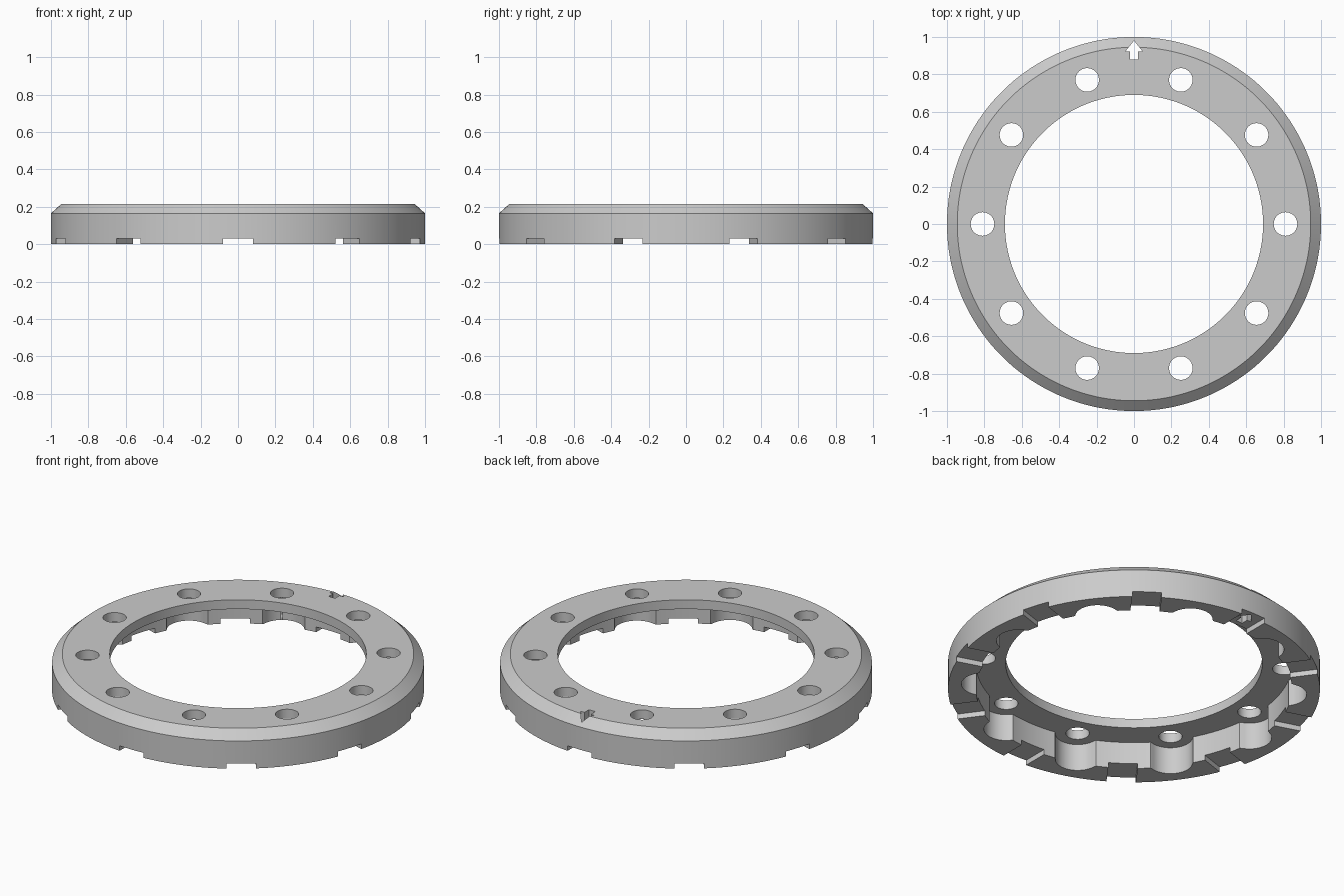
import bpy
import bmesh
from math import sin, cos, pi, sqrt, tau, radians
from mathutils import Matrix, Vector

cube = bpy.data.objects.get("Cube")
if cube:
    bpy.data.objects.remove(cube, do_unlink=True)

BOLTS = 10
STEP = tau / BOLTS
BOLT_CIRCLE = 0.81
POCKET_RADIUS = 0.12
WALL_INNER = 0.85
CEILING = 0.16

grey = bpy.data.materials.new("plain grey")
grey.use_nodes = True
grey.diffuse_color = (0.6, 0.6, 0.6, 1)
grey.node_tree.nodes["Principled BSDF"].inputs["Base Color"].default_value = grey.diffuse_color


def finish(name, bm):
    bmesh.ops.recalc_face_normals(bm, faces=bm.faces)
    mesh = bpy.data.meshes.new(name)
    bm.to_mesh(mesh)
    bm.free()
    mesh.materials.append(grey)
    obj = bpy.data.objects.new(name, mesh)
    bpy.context.collection.objects.link(obj)
    return obj


def add_prism(bm, outline, z0, z1):
    face = bm.faces.new([bm.verts.new((x, y, z0)) for x, y in outline])
    out = bmesh.ops.extrude_face_region(bm, geom=[face], use_keep_orig=True)
    tops = [v for v in out["geom"] if isinstance(v, bmesh.types.BMVert)]
    bmesh.ops.translate(bm, verts=tops, vec=(0, 0, z1 - z0))


def cut(target, name, outlines, z0, z1):
    bm = bmesh.new()
    for outline in outlines:
        add_prism(bm, outline, z0, z1)
    cutter = finish(name, bm)
    cutter.hide_render = True
    mod = target.modifiers.new(name, "BOOLEAN")
    mod.operation = "DIFFERENCE"
    mod.solver = "EXACT"
    mod.object = cutter
    bpy.context.view_layer.objects.active = target
    bpy.ops.object.modifier_apply(modifier=mod.name)
    bpy.data.objects.remove(cutter, do_unlink=True)


def circle(cx, cy, r, n):
    return [(cx + r * cos(tau * i / n), cy + r * sin(tau * i / n)) for i in range(n)]


def turned(points, angle):
    rot = Matrix.Rotation(angle, 2)
    return [tuple(rot @ Vector(p)) for p in points]


# Ring body: chamfered section swept round the axis
SEGMENTS = 180
section = [(0.69, 0), (1, 0), (1, 0.165), (0.945, 0.215), (0.69, 0.215)]
bm = bmesh.new()
loops = [[bm.verts.new((r * cos(tau * i / SEGMENTS), r * sin(tau * i / SEGMENTS), z))
          for r, z in section] for i in range(SEGMENTS)]
for i, a in enumerate(loops):
    b = loops[(i + 1) % SEGMENTS]
    for j in range(len(section)):
        k = (j + 1) % len(section)
        bm.faces.new((a[j], b[j], b[k], a[k]))
ring = finish("flange_ring", bm)


# Underside recess whose wall bulges outward around every bolt
def recess_radius(angle):
    off = (angle + STEP / 2) % STEP - STEP / 2
    under = POCKET_RADIUS ** 2 - (BOLT_CIRCLE * sin(off)) ** 2
    if under < 0:
        return WALL_INNER
    return max(WALL_INNER, BOLT_CIRCLE * cos(off) + sqrt(under))


SAMPLES = 720
recess = []
for i in range(SAMPLES):
    angle = tau * i / SAMPLES
    r = recess_radius(angle)
    recess.append((r * cos(angle), r * sin(angle)))
cut(ring, "recess_cutter", [recess], -0.1, CEILING)

# Bolt holes
holes = [turned(circle(BOLT_CIRCLE, 0, 0.063, 40), k * STEP) for k in range(BOLTS)]
cut(ring, "bolt_hole_cutter", holes, -0.1, 0.4)

# Shallow notches across the bottom rim, midway between bolts
slot = [(0.78, -0.079), (1.1, -0.079), (1.1, 0.079), (0.78, 0.079)]
notches = [turned(slot, (k + 0.5) * STEP) for k in range(BOLTS)]
cut(ring, "notch_cutter", notches, -0.1, 0.03)

# Arrow-shaped opening through the back of the rim
half = [(0.021, 0.88), (0.021, 0.922), (0.047, 0.922)]
arrow = half + [(0, 0.98)] + [(-x, y) for x, y in reversed(half)]
cut(ring, "arrow_cutter", [arrow], -0.1, 0.4)

# Smooth the round walls, keep the edges crisp
bpy.ops.object.select_all(action="DESELECT")
ring.select_set(True)
bpy.context.view_layer.objects.active = ring
bpy.ops.object.shade_smooth_by_angle(angle=radians(25))
